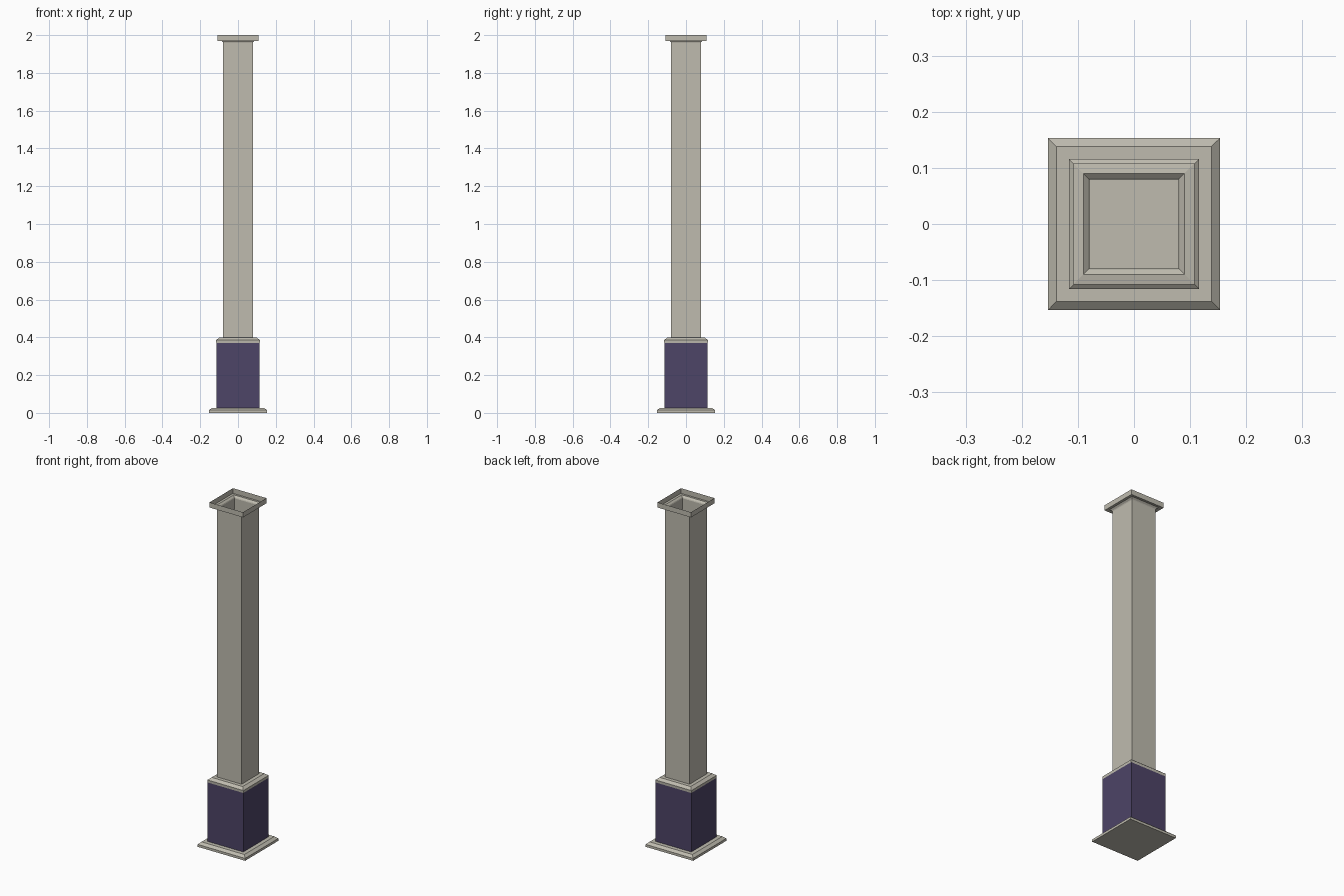
import bpy, bmesh

if "Cube" in bpy.data.objects:
    bpy.data.objects.remove(bpy.data.objects["Cube"])


def material(name, rgb):
    m = bpy.data.materials.new(name)
    m.diffuse_color = (*rgb, 1)
    m.use_nodes = True
    m.node_tree.nodes["Principled BSDF"].inputs["Base Color"].default_value = m.diffuse_color
    return m


stone = material("stone", (0.52, 0.50, 0.43))
panel = material("purple_panel", (0.075, 0.058, 0.135))


def square_loft(name, profile, mat, cap_bottom=False, cap_top=False):
    """Stack square rings from (half width, height) pairs and skin them."""
    bm = bmesh.new()
    rings = [[bm.verts.new((sx * h, sy * h, z))
              for sx, sy in ((-1, -1), (1, -1), (1, 1), (-1, 1))]
             for h, z in profile]
    for a, b in zip(rings, rings[1:]):
        for i in range(4):
            j = (i + 1) % 4
            bm.faces.new((a[i], a[j], b[j], b[i]))
    if cap_bottom:
        bm.faces.new(rings[0][::-1])
    if cap_top:
        bm.faces.new(rings[-1])
    mesh = bpy.data.meshes.new(name)
    bm.to_mesh(mesh)
    bm.free()
    mesh.materials.append(mat)
    ob = bpy.data.objects.new(name, mesh)
    bpy.context.collection.objects.link(ob)
    return ob


# chamfered foot plate
square_loft("base_plinth", [(0.153, 0), (0.153, 0.014), (0.138, 0.027), (0.115, 0.027)],
            stone, cap_bottom=True)
# coloured pedestal block
square_loft("pedestal", [(0.115, 0.027), (0.115, 0.37)], panel)
# chamfered moulding, its top closes the bottom of the hollow shaft
square_loft("pedestal_cap", [(0.115, 0.37), (0.116, 0.385), (0.10, 0.398)],
            stone, cap_top=True)
# hollow square shaft
square_loft("shaft", [(0.079, 0.398), (0.079, 1.96)], stone)
# open tray-shaped capital
square_loft("capital", [(0.079, 1.96), (0.081, 1.965), (0.09, 1.973),
                        (0.108, 1.97), (0.108, 2.0)], stone)
